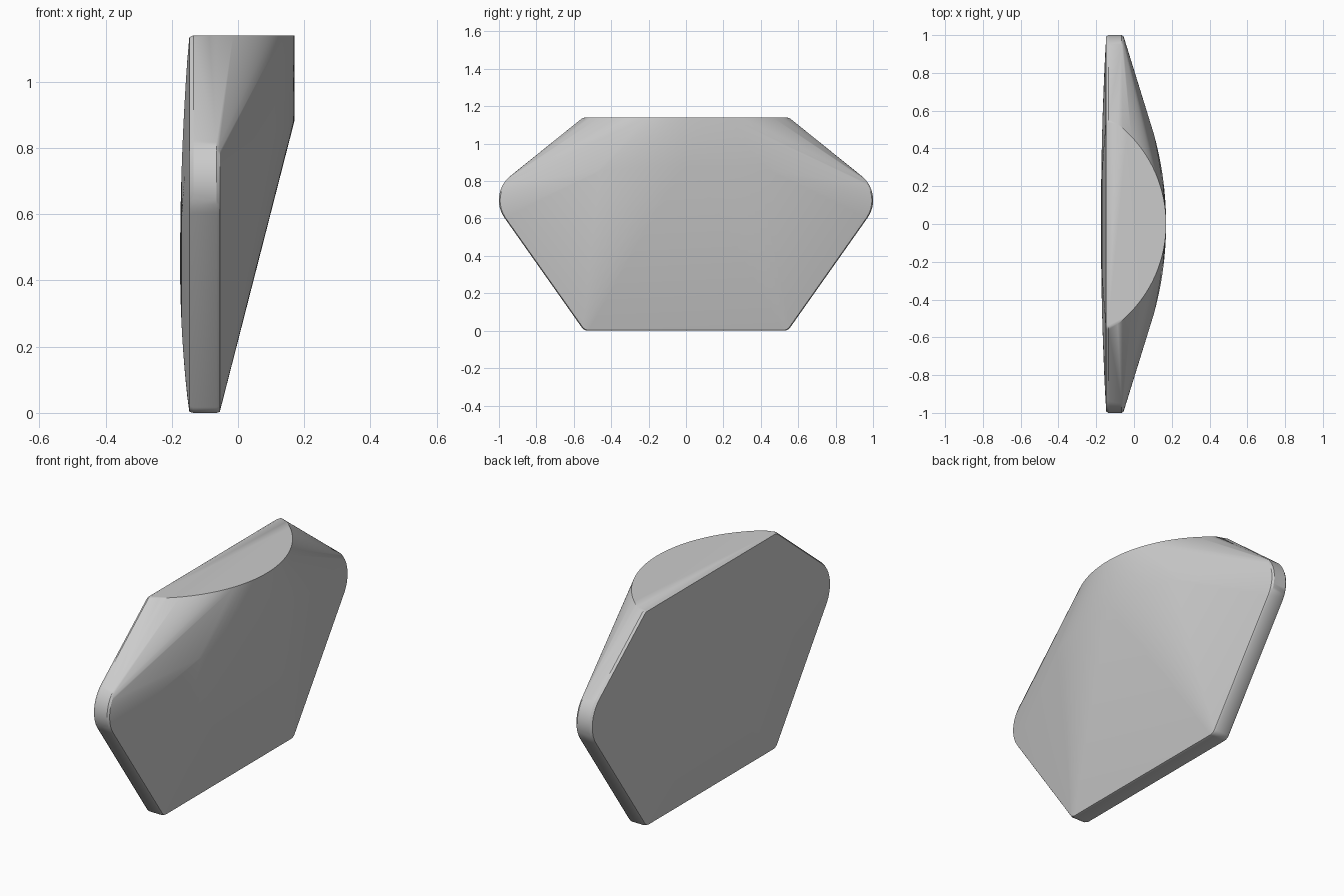
import bpy, bmesh, math
from mathutils import Vector

cube = bpy.data.objects.get("Cube")
if cube:
    bpy.data.objects.remove(cube, do_unlink=True)

HEIGHT = 1.14
CENTRE = Vector((0, 0.45))


def fillet(prev, corner, nxt, radius, steps):
    """Points of a rounded corner in the y-z plane."""
    a, b = (prev - corner).normalized(), (nxt - corner).normalized()
    half = a.angle(b) / 2
    mid = corner + (a + b).normalized() * radius / math.sin(half)
    start = corner + a * radius / math.tan(half) - mid
    end = corner + b * radius / math.tan(half) - mid
    sweep = start.angle(end)
    return [mid + (start * math.sin(sweep * (1 - i / steps))
                   + end * math.sin(sweep * i / steps)) / math.sin(sweep)
            for i in range(steps + 1)]


def ring(points, x, scale=1.0):
    """Place a y-z outline at depth x, scaled about the plate centre."""
    return [Vector((x, *(CENTRE + (p - CENTRE) * scale))) for p in points]


def arc(depth, half_width, sag, z_mid, z_end, steps=24):
    """Bowed curve across y whose furthest point is at y = 0."""
    radius = (half_width ** 2 + sag ** 2) / (2 * sag)
    for i in range(-steps, steps + 1):
        t = i / steps
        y = half_width * t
        yield Vector((depth - radius + math.sqrt(radius ** 2 - y * y), y,
                      z_mid + (z_end - z_mid) * t * t))


# Rounded hexagonal outline, mirrored across y
bottom, side, top = Vector((0.545, 0)), Vector((1.06, 0.73)), Vector((0.55, HEIGHT))
half = (fillet(Vector((0, 0)), bottom, side, 0.04, 6)
        + fillet(bottom, side, top, 0.166, 16)
        + fillet(side, top, Vector((0, HEIGHT)), 0.04, 6))
outline = half + [Vector((-p.x, p.y)) for p in reversed(half)]

# Plate rim: bevelled back edge, then front edge below the shoulders
points = ring(outline, -0.135) + ring(outline, -0.147, 0.992)
lower = [p for p in outline if p.y < 0.82]
points += ring(lower, -0.065) + ring(lower, -0.055, 0.993)

# Shallow domed back
for i in range(10):
    s = i / 10
    points += ring(outline, -0.175 + 0.027 * s * s, s * 0.992)

# Bowed front: top lip and lower crease
points += arc(0.17, 0.53, 0.257, HEIGHT, HEIGHT)
points += arc(0.17, 0.48, 0.066, 0.88, 0.85)

# Skin the body around all of the curves
bm = bmesh.new()
for p in points:
    bm.verts.new(p)
bmesh.ops.remove_doubles(bm, verts=bm.verts, dist=0.0005)
hull = bmesh.ops.convex_hull(bm, input=bm.verts, use_existing_faces=False)
bmesh.ops.delete(bm, geom=[v for v in bm.verts if not v.link_faces], context='VERTS')
bmesh.ops.dissolve_limit(bm, angle_limit=math.radians(0.2), verts=bm.verts, edges=bm.edges)
bmesh.ops.recalc_face_normals(bm, faces=bm.faces)
mesh = bpy.data.meshes.new("wedge_body")
bm.to_mesh(mesh)
bm.free()
body = bpy.data.objects.new("wedge_body", mesh)
bpy.context.scene.collection.objects.link(body)

# Plain grey finish
grey = bpy.data.materials.new("light_grey")
grey.use_nodes = True
colour = (0.6, 0.6, 0.6, 1)
grey.diffuse_color = colour
grey.node_tree.nodes["Principled BSDF"].inputs["Base Color"].default_value = colour
mesh.materials.append(grey)

bpy.ops.object.select_all(action='DESELECT')
body.select_set(True)
bpy.context.view_layer.objects.active = body
bpy.ops.object.shade_smooth_by_angle(angle=math.radians(30))
